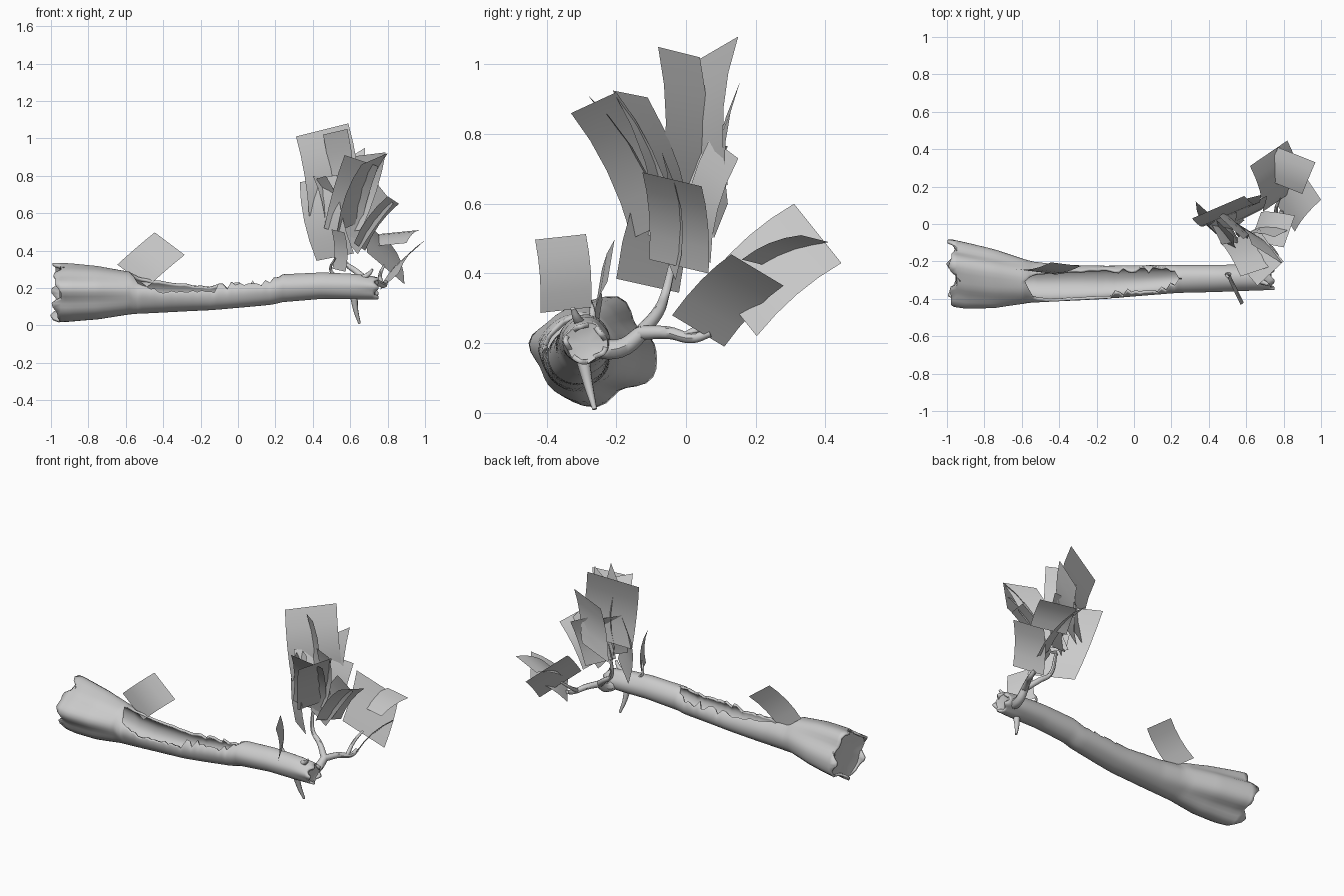
import bpy, bmesh, random
from math import sin, cos, pi
from mathutils import Vector

random.seed(4)

def make_object(name, bm, angle=40):
    bmesh.ops.recalc_face_normals(bm, faces=bm.faces)
    me = bpy.data.meshes.new(name)
    bm.to_mesh(me)
    bm.free()
    ob = bpy.data.objects.new(name, me)
    bpy.context.collection.objects.link(ob)
    bpy.ops.object.select_all(action='DESELECT')
    ob.select_set(True)
    bpy.context.view_layer.objects.active = ob
    bpy.ops.object.shade_smooth_by_angle(angle=angle * pi / 180)
    return ob

# Log stations: x, y centre, z centre, y radius, z radius, front rim angle, back rim angle, root lobes
STATIONS = [
    (-0.97, -0.255, 0.175, 0.165, 0.145, pi, pi, 0.11),
    (-0.90, -0.27, 0.175, 0.165, 0.145, pi, pi, 0.09),
    (-0.75, -0.29, 0.175, 0.15, 0.135, pi, pi, 0.07),
    (-0.58, -0.307, 0.175, 0.115, 0.112, pi, pi, 0.03),
    (-0.54, -0.31, 0.165, 0.108, 0.10, 2.2, 2.75, 0.02),
    (-0.40, -0.314, 0.16, 0.097, 0.09, 1.75, 2.55, 0.01),
    (-0.15, -0.312, 0.163, 0.088, 0.082, 1.85, 2.15, 0.01),
    (-0.10, -0.31, 0.165, 0.086, 0.08, 2.2, 2.1, 0.01),
    (0.18, -0.296, 0.185, 0.076, 0.073, 2.35, 2.3, 0.01),
    (0.24, -0.293, 0.20, 0.074, 0.074, pi, pi, 0.01),
    (0.45, -0.29, 0.212, 0.072, 0.07, pi, pi, 0.01),
    (0.63, -0.287, 0.207, 0.069, 0.067, pi, pi, 0.02),
    (0.74, -0.287, 0.20, 0.062, 0.058, pi, pi, 0.06),
]

def station(x):
    for a, b in zip(STATIONS, STATIONS[1:]):
        if x <= b[0]:
            t = (x - a[0]) / (b[0] - a[0])
            return [p + (q - p) * t for p, q in zip(a, b)]
    return list(STATIONS[-1])

def log_point(s, a, shrink=1.0):
    x, yc, zc, ry, rz, _, _, lobe = s
    k = shrink * (1 + lobe * sin(4 * a + 0.6) + 0.4 * lobe * sin(7 * a + 2)
                  + 0.012 * sin(3 * a + 9 * x))
    return Vector((x, yc - k * ry * sin(a), zc - k * rz * cos(a)))

# Hollow trunk with a torn opening along the top
bm = bmesh.new()
RINGS, SEG = 75, 40
rows = []
for i in range(RINGS + 1):
    x = -0.97 + 1.71 * i / RINGS
    s = station(x)
    front, back = s[5], s[6]
    tear = 0 if front > 3 else (0.32 if x > -0.13 else 0.08)
    jf, jb = random.uniform(-tear, tear), random.uniform(-tear, tear)
    row = []
    for j in range(SEG + 1):
        t = j / SEG
        a = -back + (front + back) * t + jf * t ** 12 - jb * (1 - t) ** 12
        p = log_point(s, a)
        if i == 0:
            p.x += 0.02 * sin(5 * a) + 0.012 * sin(9 * a + 1)
        elif i == RINGS:
            p.x += 0.012 * sin(5 * a)
        row.append(bm.verts.new(p))
    rows.append(row)
for r0, r1 in zip(rows, rows[1:]):
    for j in range(SEG):
        bm.faces.new((r0[j], r0[j + 1], r1[j + 1], r1[j]))
bmesh.ops.remove_doubles(bm, verts=bm.verts, dist=0.0001)
trunk = make_object("hollow_trunk", bm)
# make the open shell face outward, then thicken it inward
up = min(trunk.data.polygons, key=lambda f: f.center.z + abs(f.center.x))
if up.normal.z > 0:
    trunk.data.flip_normals()
mod = trunk.modifiers.new("wall", 'SOLIDIFY')
mod.thickness = 0.014
mod.offset = -1

# Recessed broken wood at both ends
def end_wood(name, x, depth):
    bm = bmesh.new()
    s = station(x)
    loops = []
    for shrink, dx in ((0.96, 0), (0.6, depth * 0.7), (0.25, depth)):
        loops.append([bm.verts.new(log_point(s, 2 * pi * j / SEG, shrink)
                      + Vector((dx, 0, 0))) for j in range(SEG)])
    for a, b in zip(loops, loops[1:]):
        for j in range(SEG):
            k = (j + 1) % SEG
            bm.faces.new((a[j], a[k], b[k], b[j]))
    bm.faces.new(loops[-1])
    make_object(name, bm)

end_wood("root_end_wood", -0.955, 0.015)
end_wood("tip_end_wood", 0.735, -0.008)

# Tapered twigs swept along short paths
def twig(name, pts, r0, r1):
    cu = bpy.data.curves.new(name, 'CURVE')
    cu.dimensions = '3D'
    cu.bevel_depth = 1
    cu.bevel_resolution = 2
    cu.use_fill_caps = True
    cu.resolution_u = 5
    sp = cu.splines.new('BEZIER')
    sp.bezier_points.add(len(pts) - 1)
    for i, (bp, p) in enumerate(zip(sp.bezier_points, pts)):
        bp.co = p
        bp.handle_left_type = bp.handle_right_type = 'AUTO'
        bp.radius = r0 + (r1 - r0) * i / (len(pts) - 1)
    ob = bpy.data.objects.new(name, cu)
    bpy.context.collection.objects.link(ob)
    bpy.ops.object.select_all(action='DESELECT')
    ob.select_set(True)
    bpy.context.view_layer.objects.active = ob
    bpy.ops.object.convert(target='MESH')
    bpy.ops.object.shade_smooth_by_angle(angle=pi / 4)

twig("branch_base", [(0.68, -0.27, 0.19), (0.69, -0.19, 0.185), (0.70, -0.12, 0.235)], 0.032, 0.022)
twig("branch_upper", [(0.70, -0.13, 0.23), (0.63, -0.08, 0.29), (0.57, -0.06, 0.34), (0.55, -0.03, 0.47)], 0.021, 0.009)
twig("branch_lower", [(0.70, -0.13, 0.23), (0.74, -0.05, 0.23), (0.78, 0.02, 0.215), (0.79, 0.07, 0.23)], 0.021, 0.012)
twig("branch_lower_tip", [(0.77, 0.0, 0.22), (0.76, 0.08, 0.27), (0.78, 0.14, 0.32)], 0.013, 0.007)
twig("hanging_stub", [(0.62, -0.295, 0.15), (0.63, -0.28, 0.08), (0.65, -0.262, 0.01)], 0.02, 0.007)
twig("top_shoot", [(0.52, -0.27, 0.26), (0.495, -0.27, 0.30), (0.52, -0.30, 0.36)], 0.011, 0.005)
twig("tip_stub", [(0.66, -0.30, 0.25), (0.70, -0.315, 0.275), (0.72, -0.325, 0.30)], 0.017, 0.007)

# Bent leaf cards: base midpoint, tip midpoint, half width vector
CROWN = [
    (0.52, 0.06, 0.62, 0.45, 0.09, 1.045, 0.14, 0.06, 0.035),
    (0.54, -0.02, 0.60, 0.52, -0.02, 1.035, 0.065, -0.06, 0.015),
    (0.60, -0.09, 0.53, 0.73, -0.265, 0.89, 0.07, 0.065, 0.03),
    (0.55, -0.07, 0.49, 0.66, -0.25, 0.88, 0.09, 0.03, -0.03),
    (0.58, -0.03, 0.50, 0.71, -0.16, 0.915, 0.08, -0.05, 0.01),
    (0.65, -0.02, 0.42, 0.83, -0.04, 0.67, 0.03, 0.085, -0.02),
    (0.60, -0.05, 0.43, 0.79, -0.05, 0.70, 0.04, 0.02, -0.05),
    (0.53, -0.03, 0.50, 0.46, 0.04, 0.79, 0.06, 0.05, -0.01),
    (0.58, 0.03, 0.46, 0.63, 0.11, 0.76, 0.08, 0.04, -0.03),
    (0.52, -0.11, 0.365, 0.43, 0.03, 0.785, 0.10, -0.09, 0.02),
    (0.54, -0.05, 0.50, 0.44, -0.05, 0.79, 0.03, -0.06, 0.01),
    (0.57, 0.10, 0.55, 0.60, 0.135, 0.90, 0.08, 0.02, 0.05),
]
OUTER = [
    (0.81, 0.035, 0.235, 0.95, 0.205, 0.41, -0.05, 0.075, -0.045),
    (0.79, 0.135, 0.305, 0.72, 0.378, 0.515, 0.10, 0.068, -0.085),
    (0.80, 0.20, 0.43, 0.87, 0.37, 0.50, 0.10, -0.04, 0.01),
]
LOW = [
    (0.54, -0.345, 0.295, 0.535, -0.36, 0.505, 0.035, -0.073, -0.008),
    (-0.565, -0.25, 0.265, -0.365, -0.215, 0.437, 0.08, -0.01, -0.06),
]

def leaf(name, data, bulge=0.07, steps=4):
    base, tip, half = (Vector(data[k:k + 3]) for k in (0, 3, 6))
    n = half.cross(tip - base).normalized()
    if n.z < 0:
        n.negate()
    bm = bmesh.new()
    prev = None
    for i in range(steps + 1):
        t = i / steps
        c = base.lerp(tip, t) + n * bulge * (tip - base).length * 4 * t * (1 - t)
        row = [bm.verts.new(c + half * k) for k in (-1, 1)]
        if prev:
            bm.faces.new((prev[0], prev[1], row[1], row[0]))
        prev = row
    make_object(name, bm, 60)

for group, cards in (("crown_leaf", CROWN), ("outer_leaf", OUTER), ("low_leaf", LOW)):
    for i, d in enumerate(cards):
        leaf(f"{group}_{i + 1}", d)
